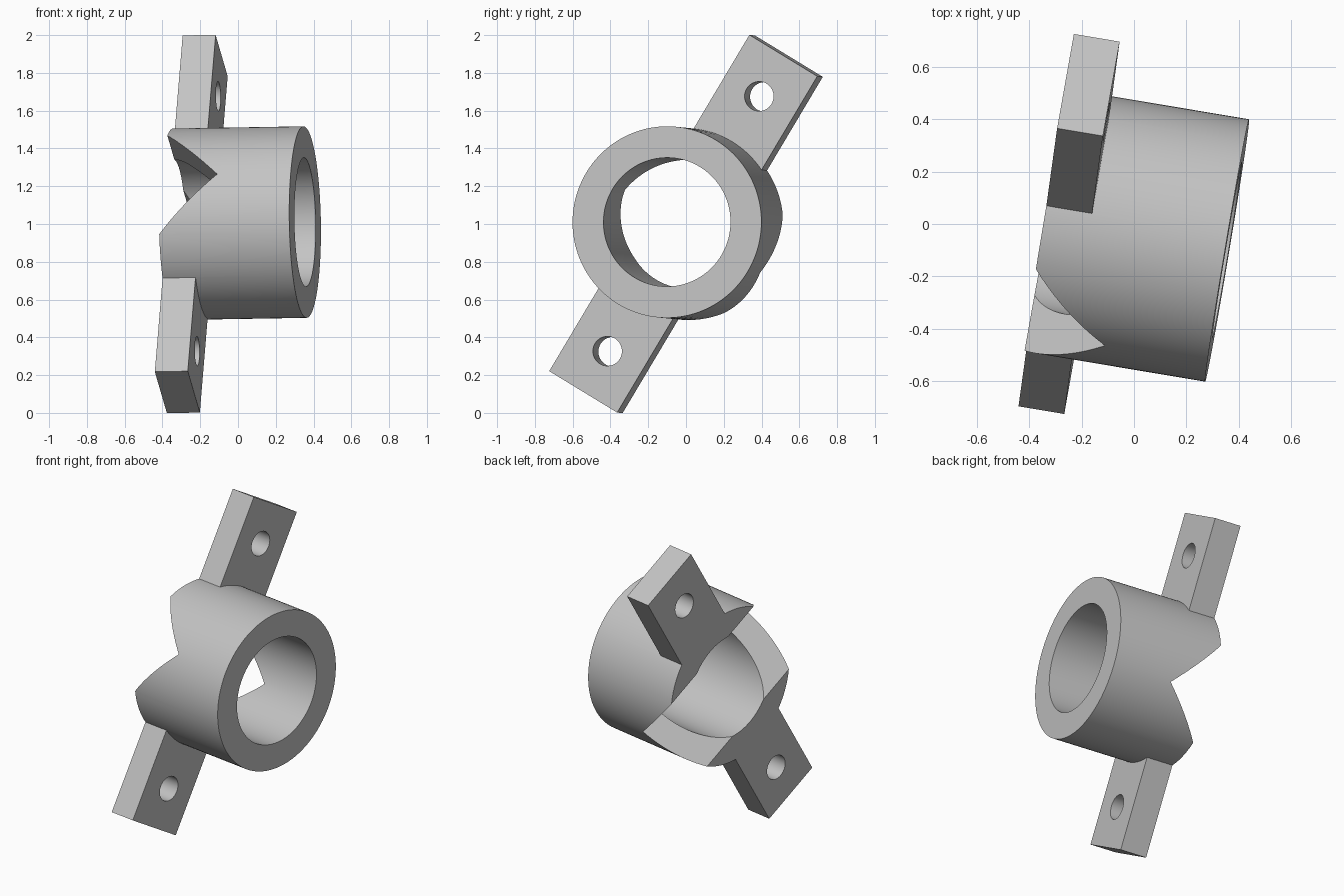
import bpy, bmesh, math
from mathutils import Matrix, Vector

if "Cube" in bpy.data.objects:
    bpy.data.objects.remove(bpy.data.objects["Cube"])

# Local frame: x across the strap, y along the strap, z along the tube axis
BACK, FRONT = -0.0885, 0.611
OUTER, BORE = 0.507, 0.341
STRAP_W, STRAP_L = 0.426, 2.077
APEX = 0.216
HOLE_R, HOLE_Y = 0.078, 0.787

grey = bpy.data.materials.new("plain grey")
grey.use_nodes = True
colour = (0.55, 0.55, 0.55, 1)
grey.diffuse_color = colour
grey.node_tree.nodes["Principled BSDF"].inputs["Base Color"].default_value = colour


def make(name, bm):
    bmesh.ops.recalc_face_normals(bm, faces=bm.faces)
    mesh = bpy.data.meshes.new(name)
    bm.to_mesh(mesh)
    bm.free()
    mesh.materials.append(grey)
    obj = bpy.data.objects.new(name, mesh)
    bpy.context.collection.objects.link(obj)
    return obj


def cylinder(name, radius, z0, z1, y=0, sides=128):
    bm = bmesh.new()
    bmesh.ops.create_cone(bm, cap_ends=True, segments=sides, radius1=radius, radius2=radius,
                          depth=z1 - z0, matrix=Matrix.Translation((0, y, (z0 + z1) / 2)))
    return make(name, bm)


def box(name, sx, sy, z0, z1):
    bm = bmesh.new()
    bmesh.ops.create_cube(bm, size=1)
    bmesh.ops.scale(bm, vec=(sx, sy, z1 - z0), verts=bm.verts)
    bmesh.ops.translate(bm, vec=(0, 0, (z0 + z1) / 2), verts=bm.verts)
    return make(name, bm)


def notch(name):
    # Trims the back flat and cuts a right-angled V across the tube
    half = APEX - BACK
    profile = [(0, APEX), (half, BACK), (1.5, BACK), (1.5, -1), (-1.5, -1), (-1.5, BACK), (-half, BACK)]
    bm = bmesh.new()
    face = bm.faces.new([bm.verts.new((-1, y, z)) for y, z in profile])
    ext = bmesh.ops.extrude_face_region(bm, geom=[face])["geom"]
    bmesh.ops.translate(bm, vec=(2, 0, 0), verts=[g for g in ext if isinstance(g, bmesh.types.BMVert)])
    return make(name, bm)


def combine(target, other, operation):
    other.hide_render = True
    mod = target.modifiers.new(operation, "BOOLEAN")
    mod.operation, mod.object, mod.solver = operation, other, "EXACT"
    bpy.context.view_layer.objects.active = target
    bpy.ops.object.modifier_apply(modifier=mod.name)
    bpy.data.objects.remove(other)


# Tube joined with the strap, then bored, notched and drilled
body = cylinder("notched_tube_with_strap", OUTER, -0.3, FRONT)
combine(body, box("strap", STRAP_W, STRAP_L, -0.2, -BACK), "UNION")
combine(body, cylinder("bore_cutter", BORE, -1, 1), "DIFFERENCE")
combine(body, notch("notch_cutter"), "DIFFERENCE")
for side in (-1, 1):
    combine(body, cylinder("bolt_hole_cutter", HOLE_R, -1, 1, side * HOLE_Y, 48), "DIFFERENCE")

# Tilt into place
axis = Vector((0.9863, -0.165, 0.0166)).normalized()
along = Vector((0.145, 1.06, 1.78))
along = (along - axis * along.dot(axis)).normalized()
across = along.cross(axis)
tilt = Matrix((across, along, axis)).transposed().to_4x4()
body.data.transform(Matrix.Translation((-0.2475, 0, 1)) @ tilt)

# Smooth round walls, crisp edges
bpy.ops.object.select_all(action="DESELECT")
body.select_set(True)
bpy.context.view_layer.objects.active = body
bpy.ops.object.shade_smooth_by_angle(angle=math.radians(25))
